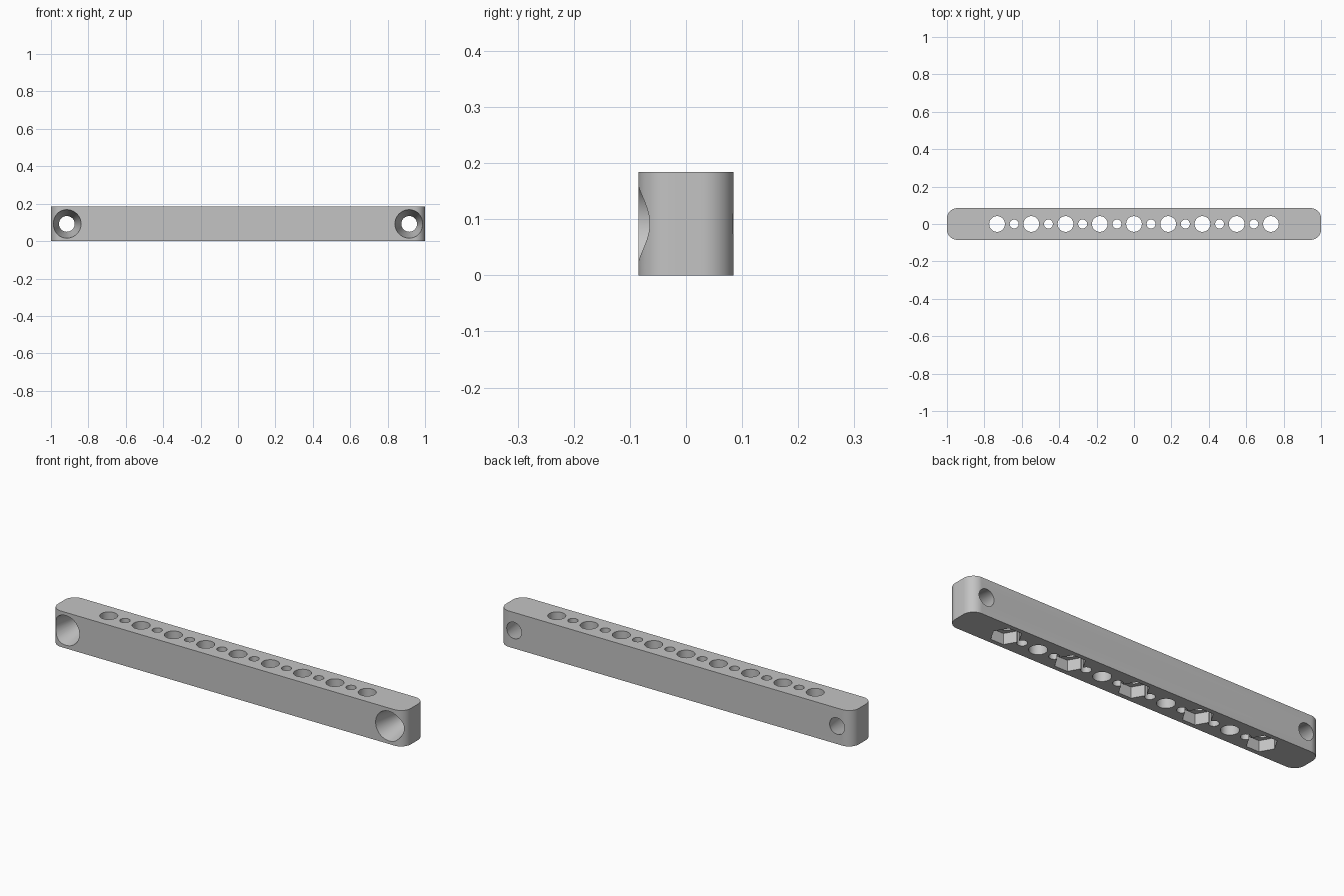
import bpy, bmesh
from math import pi, sin, cos
from mathutils import Matrix, Vector

if "Cube" in bpy.data.objects:
    bpy.data.objects.remove(bpy.data.objects["Cube"])

HALF_LENGTH, HALF_WIDTH, HEIGHT = 1.0, 0.085, 0.184
CORNER, PITCH = 0.056, 0.183
END_HOLE_X = 0.915

grey = bpy.data.materials.new("plain_grey")
grey.use_nodes = True
grey.diffuse_color = (0.55, 0.55, 0.55, 1)
grey.node_tree.nodes["Principled BSDF"].inputs["Base Color"].default_value = (0.55, 0.55, 0.55, 1)


def make_object(name, bm):
    bmesh.ops.recalc_face_normals(bm, faces=bm.faces)
    mesh = bpy.data.meshes.new(name)
    bm.to_mesh(mesh)
    bm.free()
    mesh.materials.append(grey)
    obj = bpy.data.objects.new(name, mesh)
    bpy.context.collection.objects.link(obj)
    return obj


def add_cone(bm, sides, r1, r2, depth, matrix):
    bmesh.ops.create_cone(bm, cap_ends=True, segments=sides, radius1=r1,
                          radius2=r2, depth=depth, matrix=matrix)


# Bar with four rounded vertical edges
bm = bmesh.new()
outline = []
STEPS = 14
for quarter, (sx, sy) in enumerate([(1, 1), (-1, 1), (-1, -1), (1, -1)]):
    for i in range(STEPS + 1):
        a = (quarter + i / STEPS) * pi / 2
        outline.append(bm.verts.new((sx * (HALF_LENGTH - CORNER) + CORNER * cos(a),
                                     sy * (HALF_WIDTH - CORNER) + CORNER * sin(a), 0)))
base = bm.faces.new(outline)
top = bmesh.ops.extrude_face_region(bm, geom=[base])
bmesh.ops.translate(bm, vec=Vector((0, 0, HEIGHT)),
                    verts=[g for g in top["geom"] if isinstance(g, bmesh.types.BMVert)])
bar = make_object("bar", bm)

# Row of alternating large and small through holes
holes = bmesh.new()
for i in range(-8, 9):
    radius = 0.042 if i % 2 == 0 else 0.024
    add_cone(holes, 48, radius, radius, 0.4,
             Matrix.Translation((i * PITCH / 2, 0, HEIGHT / 2)))

# Tapered holes through both ends, wide at the front
FRONT_R, BACK_R, EXTRA = 0.076, 0.042, 0.02
taper = (FRONT_R - BACK_R) / (2 * HALF_WIDTH) * EXTRA
for side in (-1, 1):
    place = Matrix.Translation((side * END_HOLE_X, 0, HEIGHT / 2))
    add_cone(holes, 64, FRONT_R + taper, BACK_R - taper, 2 * (HALF_WIDTH + EXTRA),
             place @ Matrix.Rotation(-pi / 2, 4, "X"))

# Hexagonal nut pockets underneath every other large hole
pockets = bmesh.new()
POCKET_DEPTH, NUT_R = 0.056, 0.072
for i in range(-2, 3):
    add_cone(pockets, 6, NUT_R, NUT_R, 2 * POCKET_DEPTH,
             Matrix.Translation((i * 2 * PITCH, 0, 0)) @ Matrix.Rotation(pi / 2, 4, "Z"))
# Turn each pocket so that two corners point along the bar
reach = max(v.co.x for v in pockets.verts) - 2 * 2 * PITCH
if reach < NUT_R * 0.95:
    for v in pockets.verts:
        centre = round(v.co.x / (2 * PITCH)) * 2 * PITCH
        offset = Matrix.Rotation(pi / 6, 3, "Z") @ Vector((v.co.x - centre, v.co.y, v.co.z))
        v.co = offset + Vector((centre, 0, 0))

# Cut the bar, then remove the cutters
bpy.ops.object.select_all(action="DESELECT")
bpy.context.view_layer.objects.active = bar
bar.select_set(True)
for name, cutter_bm in (("hole_cutter", holes), ("pocket_cutter", pockets)):
    cutter = make_object(name, cutter_bm)
    cutter.hide_render = True
    mod = bar.modifiers.new(name, "BOOLEAN")
    mod.operation = "DIFFERENCE"
    mod.solver = "EXACT"
    mod.object = cutter
    bpy.ops.object.modifier_apply(modifier=mod.name)
    bpy.data.objects.remove(cutter)

bpy.ops.object.shade_smooth_by_angle()
